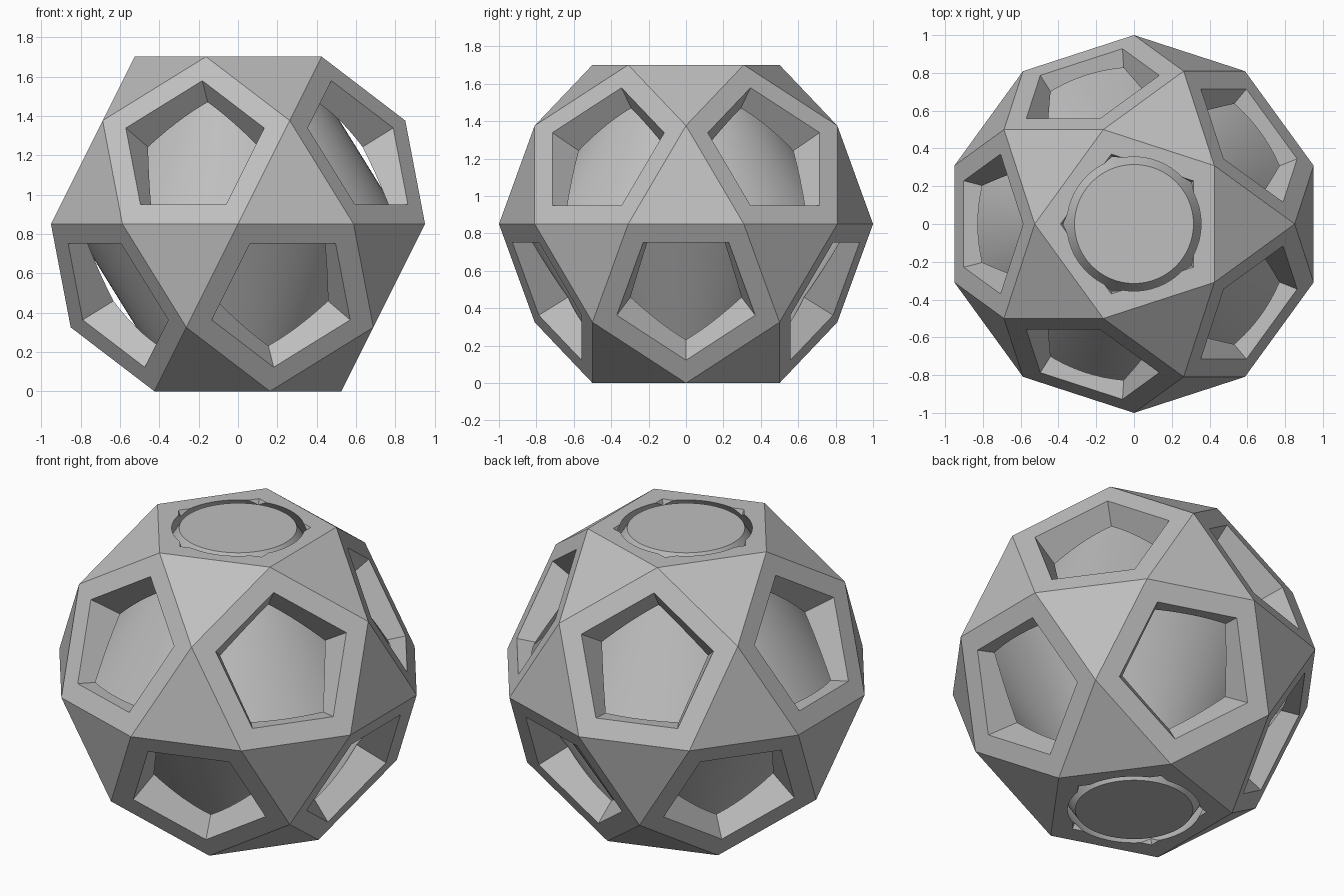
import bpy, bmesh, math
from mathutils import Vector

if "Cube" in bpy.data.objects:
    bpy.data.objects.remove(bpy.data.objects["Cube"], do_unlink=True)

HALF = 0.8507          # centre to pentagon face
WINDOW = 0.74          # window size relative to its pentagon
CORE_TOP, CORE_MID = 0.315, 0.843
GAP = 0.04             # clearance between core and frame

grey = bpy.data.materials.new("plain grey")
grey.use_nodes = True
colour = (0.52, 0.52, 0.52, 1)
grey.diffuse_color = colour
grey.node_tree.nodes["Principled BSDF"].inputs["Base Color"].default_value = colour


def make_object(name, bm):
    bmesh.ops.recalc_face_normals(bm, faces=bm.faces)
    mesh = bpy.data.meshes.new(name)
    bm.to_mesh(mesh)
    bm.free()
    mesh.materials.append(grey)
    obj = bpy.data.objects.new(name, mesh)
    bpy.context.collection.objects.link(obj)
    return obj


def double_cone(name, profile, sides=96):
    """Closed lathe around z from (radius, height) pairs."""
    bm = bmesh.new()
    rings = []
    for r, z in profile:
        angles = [math.tau * i / sides for i in range(sides)]
        rings.append([bm.verts.new((r * math.cos(a), r * math.sin(a), z)) for a in angles])
    for low, high in zip(rings, rings[1:]):
        for i in range(sides):
            j = (i + 1) % sides
            bm.faces.new((low[i], low[j], high[j], high[i]))
    bm.faces.new(rings[0])
    bm.faces.new(rings[-1])
    return make_object(name, bm)


# Twelve pentagon directions: two poles and two staggered rings
def direction(azimuth, z):
    a, r = math.radians(azimuth), math.sqrt(1 - z * z)
    return Vector((r * math.cos(a), r * math.sin(a), z))


tilt = 1 / math.sqrt(5)
axes = [Vector((0, 0, 1)), Vector((0, 0, -1))]
for i in range(5):
    axes.append(direction(36 + 72 * i, tilt))
    axes.append(direction(72 * i, -tilt))

# Corners lie midway between neighbouring directions
corners = [(a + b).normalized() for i, a in enumerate(axes)
           for b in axes[:i] if a.dot(b) > 0.4]

# Outer solid of pentagons and triangles
bm = bmesh.new()
for c in corners:
    bm.verts.new(c)
bmesh.ops.convex_hull(bm, input=bm.verts)
bmesh.ops.dissolve_limit(bm, angle_limit=0.02, verts=bm.verts, edges=bm.edges)
frame = make_object("frame", bm)

# Window cutters tapering towards the centre
bm = bmesh.new()
for axis in axes:
    centre = axis * HALF
    side = axis.orthogonal().normalized()
    up = axis.cross(side)
    rim = [c for c in corners if c.dot(axis) > 0.8]
    rim.sort(key=lambda c: math.atan2(c.dot(up), c.dot(side)))
    hole = [centre + (c - centre) * WINDOW for c in rim]
    inner = [bm.verts.new(p * 0.5) for p in hole]
    outer = [bm.verts.new(p * 1.1) for p in hole]
    bm.faces.new(inner)
    bm.faces.new(outer)
    for i in range(5):
        j = (i + 1) % 5
        bm.faces.new((inner[i], inner[j], outer[j], outer[i]))
windows = make_object("window_cutter", bm)

# Hollow that follows the core with a small clearance
slope = (CORE_MID - CORE_TOP) / HALF
reach = HALF + 0.05
tip = CORE_TOP + GAP - slope * 0.05
hollow = double_cone("hollow_cutter", [(tip, -reach), (CORE_MID + GAP, 0), (tip, reach)])

for cutter in (hollow, windows):
    cutter.hide_render = True
    mod = frame.modifiers.new(cutter.name, "BOOLEAN")
    mod.operation = "DIFFERENCE"
    mod.solver = "EXACT"
    mod.object = cutter
graph = bpy.context.evaluated_depsgraph_get()
cut_mesh = bpy.data.meshes.new_from_object(frame.evaluated_get(graph))
frame.modifiers.clear()
frame.data = cut_mesh
frame.data.name = "frame"
for cutter in (hollow, windows):
    bpy.data.objects.remove(cutter, do_unlink=True)

# Loose double-cone core with flat ends
core = double_cone("core", [(CORE_TOP, -HALF), (CORE_MID, 0), (CORE_TOP, HALF)])

bpy.ops.object.select_all(action="DESELECT")
for obj in (frame, core):
    obj.location.z = HALF
    obj.select_set(True)
bpy.context.view_layer.objects.active = core
bpy.ops.object.shade_smooth_by_angle(angle=math.radians(20))
